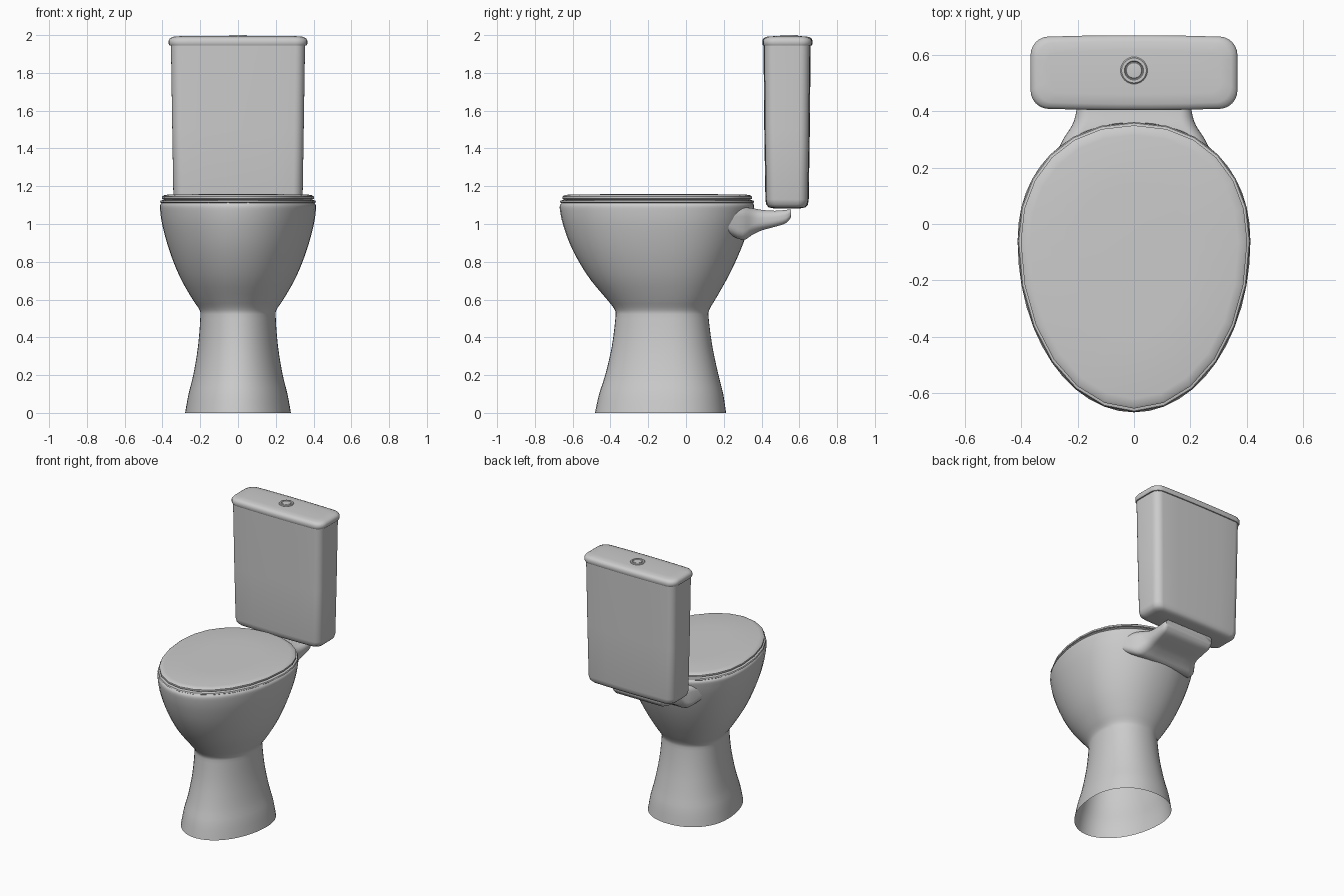
import bpy, bmesh
from math import sin, cos, pi, copysign

if "Cube" in bpy.data.objects:
    bpy.data.objects.remove(bpy.data.objects["Cube"])


def loft(name, rings, cap_start=False, cap_end=False, closed=False, angle=40):
    """Skin a list of equal-length point rings into a smooth-shaded object."""
    bm = bmesh.new()
    vs = [[bm.verts.new(p) for p in r] for r in rings]
    n = len(vs[0])
    pairs = list(zip(vs, vs[1:])) + ([(vs[-1], vs[0])] if closed else [])
    for a, b in pairs:
        for i in range(n):
            j = (i + 1) % n
            bm.faces.new((a[i], a[j], b[j], b[i]))
    if cap_start:
        bm.faces.new(vs[0][::-1])
    if cap_end:
        bm.faces.new(vs[-1])
    bmesh.ops.recalc_face_normals(bm, faces=bm.faces)
    me = bpy.data.meshes.new(name)
    bm.to_mesh(me)
    bm.free()
    ob = bpy.data.objects.new(name, me)
    bpy.context.collection.objects.link(ob)
    bpy.ops.object.select_all(action='DESELECT')
    bpy.context.view_layer.objects.active = ob
    ob.select_set(True)
    bpy.ops.object.shade_smooth_by_angle(angle=angle * pi / 180)
    return ob


def egg(z, front, back, hx, n):
    """Egg outline: long elliptical front, blunter back."""
    cy = back - 0.41 * (back - front)
    pts = []
    for i in range(n):
        t = 2 * pi * i / n
        s, c = sin(t), cos(t)
        if c >= 0:
            pts.append((hx * s, cy - (cy - front) * c, z))
        else:
            e = 2 / 2.15
            pts.append((hx * copysign(abs(s) ** e, s), cy + (back - cy) * (-c) ** e, z))
    return pts


def rounded(hx, hy, r, bulge=0.0, k=6):
    """Rounded rectangle in 2D with slightly bowed long sides."""
    pts = []
    for q, (sx, sy) in enumerate(((1, 1), (-1, 1), (-1, -1), (1, -1))):
        for i in range(k + 1):
            a = pi / 2 * (q + i / k)
            pts.append((sx * (hx - r) + r * cos(a), sy * (hy - r) + r * sin(a)))
        # extra points along the long sides carry the bow
        if q in (0, 2):
            y = pts[-1][1]
            pts += [(sx * (hx - r) * f, y) for f in (0.6, 0.2, -0.2, -0.6)]
    return [(x, y + copysign(bulge * (1 - (x / hx) ** 2), y)) for x, y in pts]


def smooth_profile(rows, steps=3):
    """Catmull-Rom interpolation of profile rows."""
    out = []
    for i in range(len(rows) - 1):
        p0, p1, p2 = rows[max(i - 1, 0)], rows[i], rows[i + 1]
        p3 = rows[min(i + 2, len(rows) - 1)]
        for s in range(steps):
            t = s / steps
            out.append([b + 0.5 * t * (c - a + t * (2 * a - 5 * b + 4 * c - d + t * (3 * (b - c) + d - a)))
                        for a, b, c, d in zip(p0, p1, p2, p3)])
    return out + [list(rows[-1])]


# Pedestal and bowl: z, front y, back y, half width
outer = smooth_profile([
    (0.0, -0.482, 0.212, 0.28), (0.1, -0.46, 0.197, 0.262), (0.2, -0.428, 0.172, 0.237),
    (0.35, -0.393, 0.14, 0.212), (0.5, -0.374, 0.12, 0.2), (0.545, -0.377, 0.123, 0.204),
    (0.6, -0.418, 0.155, 0.24), (0.7, -0.502, 0.212, 0.298), (0.8, -0.567, 0.262, 0.342),
    (0.9, -0.617, 0.304, 0.376), (1.0, -0.652, 0.338, 0.402), (1.07, -0.667, 0.356, 0.412),
    (1.1, -0.667, 0.36, 0.412), (1.115, -0.655, 0.348, 0.4)])
basin = [(1.115, -0.6, 0.28, 0.33), (1.06, -0.58, 0.26, 0.31),
         (0.85, -0.48, 0.17, 0.25), (0.65, -0.3, 0.05, 0.12)]
loft("bowl_and_pedestal", [egg(*r, 48) for r in outer + basin], cap_end=True, angle=50)

# Seat ring
seat = [(1.108, -0.655, 0.35, 0.402), (1.116, -0.668, 0.362, 0.413), (1.124, -0.664, 0.358, 0.409),
        (1.128, -0.645, 0.338, 0.392), (1.128, -0.52, 0.18, 0.26), (1.108, -0.52, 0.18, 0.26)]
loft("seat", [egg(*r, 24) for r in seat], closed=True)

# Lid
lid = [(1.128, -0.645, 0.338, 0.392), (1.134, -0.655, 0.35, 0.402), (1.145, -0.655, 0.35, 0.402),
       (1.152, -0.645, 0.34, 0.392), (1.156, -0.62, 0.315, 0.37), (1.158, -0.4, 0.12, 0.2)]
loft("seat_lid", [egg(*r, 24) for r in lid], cap_start=True, cap_end=True, angle=35)

# Shelf that carries the tank: y, half width, bottom z, top z
shelf = smooth_profile([
    (0.22, 0.29, 0.95, 1.088), (0.3, 0.252, 0.915, 1.088), (0.35, 0.22, 0.942, 1.084),
    (0.4, 0.205, 0.966, 1.075), (0.47, 0.202, 0.985, 1.07), (0.53, 0.2, 1.005, 1.075),
    (0.555, 0.19, 1.035, 1.078)])
rings = []
for y, hx, z0, z1 in shelf:
    h = (z1 - z0) / 2
    rings.append([(px, y, (z0 + z1) / 2 + pz) for px, pz in rounded(hx, h, min(0.05, h * 0.8))])
loft("tank_shelf", rings, cap_start=True, cap_end=True, angle=50)


def box_rings(rows, cy):
    return [[(x, cy + y, z) for x, y in rounded(hx, hy, r, 0.007)] for z, hx, hy, r in rows]


# Tank body
tank = [(1.083, 0.29, 0.065, 0.03), (1.088, 0.318, 0.09, 0.045), (1.103, 0.335, 0.104, 0.05),
        (1.13, 0.342, 0.108, 0.05), (1.5, 0.348, 0.114, 0.05), (1.95, 0.355, 0.118, 0.05)]
loft("tank", box_rings(tank, 0.535), cap_start=True, cap_end=True)

# Tank lid
cover = [(1.943, 0.35, 0.112, 0.05), (1.945, 0.362, 0.122, 0.06), (1.953, 0.367, 0.126, 0.062),
         (1.972, 0.367, 0.126, 0.062), (1.984, 0.36, 0.119, 0.06), (1.991, 0.345, 0.104, 0.055),
         (1.994, 0.31, 0.07, 0.04)]
loft("tank_lid", box_rings(cover, 0.537), cap_start=True, cap_end=True)

# Flush button: collar, groove and plunger
button = [(1.98, 0.048), (1.996, 0.048), (2.0, 0.044), (2.0, 0.034), (1.995, 0.031),
          (1.995, 0.029), (1.999, 0.027), (2.0, 0.02)]
loft("flush_button", [[(r * cos(2 * pi * i / 32), 0.545 + r * sin(2 * pi * i / 32), z)
                       for i in range(32)] for z, r in button], cap_end=True, angle=30)
